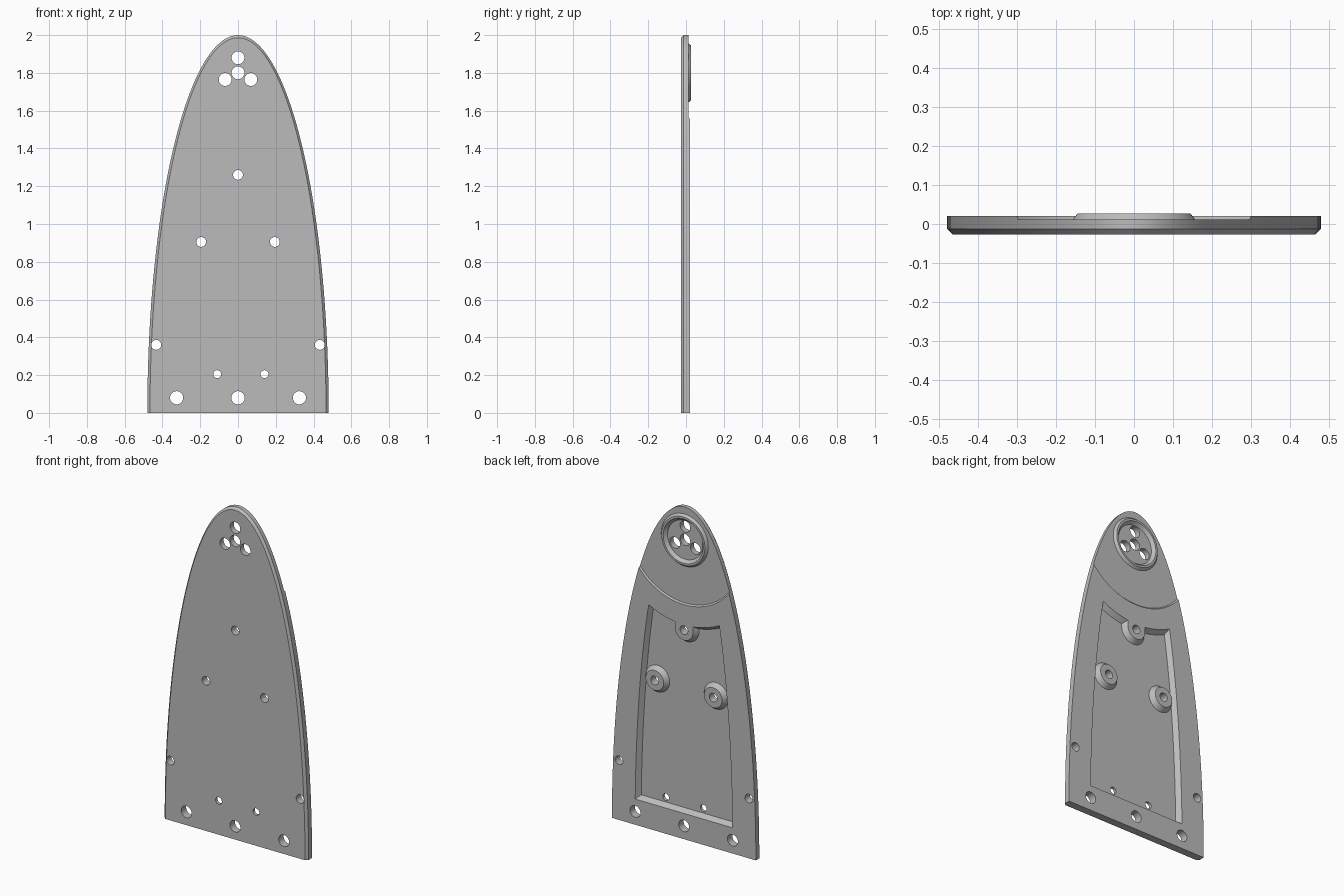
import bpy
import bmesh
from math import sin, cos, pi, sqrt, asin, radians

cube = bpy.data.objects.get("Cube")
if cube:
    bpy.data.objects.remove(cube, do_unlink=True)

# Key depths along y and the common wall slope
FRONT, CHAMFER, FLOOR = -0.027, -0.013, -0.009
BACK, HEAD, RIM = 0.02, 0.012, 0.027
ABOVE = 0.04
SLOPE = 0.69
HEAD_Z = 1.8

grey = bpy.data.materials.new("plain grey")
grey.diffuse_color = (0.5, 0.5, 0.5, 1)
grey.use_nodes = True
grey.node_tree.nodes["Principled BSDF"].inputs["Base Color"].default_value = (0.5, 0.5, 0.5, 1)


def loft(name, sections):
    """Closed solid through (y, outline) sections, each outline a list of (x, z)."""
    bm = bmesh.new()
    rings = [[bm.verts.new((x, y, z)) for x, z in pts] for y, pts in sections]
    n = len(rings[0])
    for a, b in zip(rings, rings[1:]):
        for i in range(n):
            j = (i + 1) % n
            bm.faces.new((a[i], a[j], b[j], b[i]))
    bm.faces.new(rings[0])
    bm.faces.new(rings[-1])
    bmesh.ops.recalc_face_normals(bm, faces=bm.faces)
    mesh = bpy.data.meshes.new(name)
    bm.to_mesh(mesh)
    bm.free()
    mesh.materials.append(grey)
    obj = bpy.data.objects.new(name, mesh)
    bpy.context.collection.objects.link(obj)
    return obj


def combine(target, tool, operation):
    """Apply a boolean and discard the tool."""
    mod = target.modifiers.new("cut", "BOOLEAN")
    mod.object, mod.operation, mod.solver = tool, operation, "EXACT"
    bpy.context.view_layer.objects.active = target
    bpy.ops.object.modifier_apply(modifier=mod.name)
    bpy.data.objects.remove(tool, do_unlink=True)


def circle(x, z, r, n=48):
    return [(x + r * cos(2 * pi * i / n), z + r * sin(2 * pi * i / n)) for i in range(n)]


def dome(inset=0, n=96):
    """Half ellipse standing on its flat edge."""
    return [((0.48 - inset) * cos(pi * i / n), (2 - inset) * sin(pi * i / n))
            for i in range(n + 1)]


def pocket(w, n=24):
    """Tapering pocket outline with an arched top, inset by w."""
    half, tall, bottom, arc = 0.326 - w, 1.954 - w, 0.155 + w, 0.508 + w

    def side(z):
        return half * sqrt(1 - (z / tall) ** 2)
    # Find where the side meets the arc around the head
    z_top = 1.35
    for _ in range(30):
        z_top = HEAD_Z - sqrt(arc ** 2 - side(z_top) ** 2)
    right = []
    for i in range(n + 1):
        z = bottom + (z_top - bottom) * i / n
        right.append((side(z), z))
    spread = asin(side(z_top) / arc)
    top = []
    for i in range(1, n):
        a = spread * (1 - 2 * i / n)
        top.append((arc * sin(a), HEAD_Z - arc * cos(a)))
    return right + top + [(-x, z) for x, z in reversed(right)]


def tab(r, n=24):
    """U shape hanging from the pocket's top edge."""
    arch = [(r * cos(pi + pi * i / n), 1.26 + r * sin(pi + pi * i / n)) for i in range(n + 1)]
    return arch + [(r, 1.36), (-r, 1.36)]


def inset_at(y):
    return (BACK - y) * SLOPE


# Plate with a chamfered front edge
plate = loft("fin_plate", [(FRONT, dome(0.014)), (CHAMFER, dome()), (BACK, dome())])

# Shallow round step behind the head
combine(plate, loft("head_step", [(HEAD, circle(0, HEAD_Z, 0.378, 128)),
                                  (ABOVE, circle(0, HEAD_Z, 0.406, 128))]), "DIFFERENCE")

# Raised rim with a dished centre
combine(plate, loft("head_rim", [(0, circle(0, HEAD_Z, 0.157, 64)),
                                 (HEAD, circle(0, HEAD_Z, 0.157, 64)),
                                 (RIM, circle(0, HEAD_Z, 0.145, 64))]), "UNION")
combine(plate, loft("head_dish", [(0.008, circle(0, HEAD_Z, 0.117, 64)),
                                  (RIM, circle(0, HEAD_Z, 0.133, 64)),
                                  (ABOVE, circle(0, HEAD_Z, 0.144, 64))]), "DIFFERENCE")

# Back pocket, leaving two bosses and a tab standing
cutter = loft("pocket_cutter", [(y, pocket(inset_at(y))) for y in (FLOOR, ABOVE)])
ends = (FLOOR - 0.01, ABOVE)
for x in (-0.195, 0.195):
    combine(cutter, loft("boss", [(y, circle(x, 0.905, 0.06 + inset_at(y))) for y in ends]),
            "DIFFERENCE")
combine(cutter, loft("tab", [(y, tab(0.06 + inset_at(y))) for y in ends]), "DIFFERENCE")
combine(plate, cutter, "DIFFERENCE")

# Through holes: x, z, radius
holes = [(0, 0.08, 0.035), (0, 1.26, 0.026), (0, 1.88, 0.034), (0, HEAD_Z, 0.034),
         (-0.11, 0.205, 0.021), (0.14, 0.205, 0.021)]
for x, z, r in [(0.325, 0.08, 0.035), (0.433, 0.36, 0.026),
                (0.195, 0.905, 0.026), (0.068, 1.765, 0.034)]:
    holes += [(x, z, r), (-x, z, r)]
for x, z, r in holes:
    combine(plate, loft("hole", [(-0.1, circle(x, z, r, 32)), (0.1, circle(x, z, r, 32))]),
            "DIFFERENCE")

bpy.ops.object.select_all(action="DESELECT")
plate.select_set(True)
bpy.context.view_layer.objects.active = plate
bpy.ops.object.shade_smooth_by_angle(angle=radians(25))
